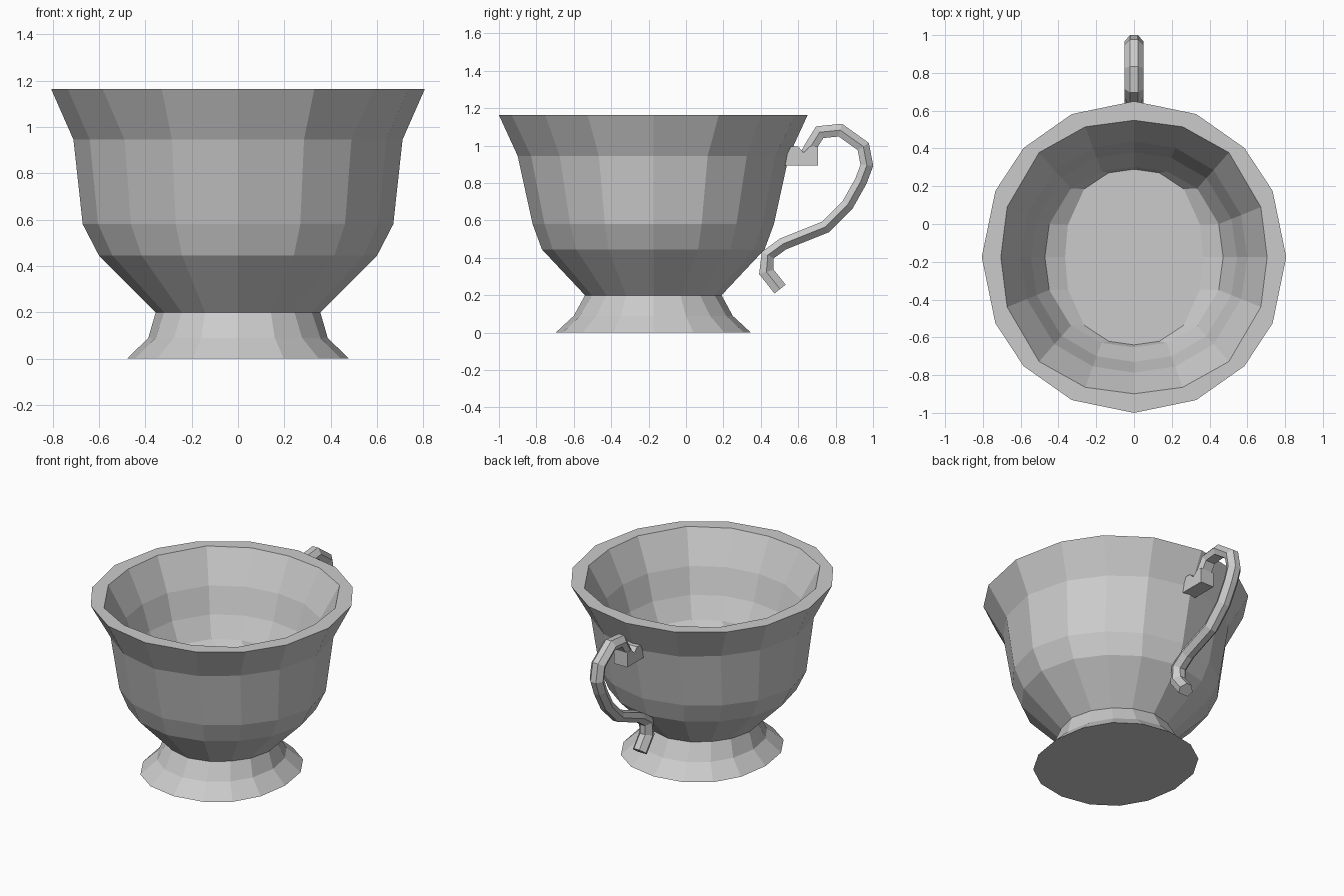
import bpy, bmesh, math
from mathutils import Vector

if "Cube" in bpy.data.objects:
    bpy.data.objects.remove(bpy.data.objects["Cube"])

CY = -0.175  # bowl axis
# Corner angles of the first quadrant, outer and inner wall
OUTER = (0, 25, 44, 66)
INNER = (0, 21, 47, 69)
EVEN = (0, 24, 45, 66)

grey = bpy.data.materials.new("porcelain grey")
grey.diffuse_color = (0.6, 0.6, 0.6, 1)
grey.use_nodes = True
grey.node_tree.nodes["Principled BSDF"].inputs["Base Color"].default_value = grey.diffuse_color


def finish(bm, name):
    bmesh.ops.recalc_face_normals(bm, faces=bm.faces)
    me = bpy.data.meshes.new(name)
    bm.to_mesh(me)
    bm.free()
    me.materials.append(grey)
    ob = bpy.data.objects.new(name, me)
    bpy.context.collection.objects.link(ob)
    return ob


def skin(bm, rings, cap_start, cap_end):
    """Join matching closed rings of points with quads."""
    loops = [[bm.verts.new(p) for p in ring] for ring in rings]
    n = len(loops[0])
    for a, b in zip(loops, loops[1:]):
        for i in range(n):
            j = (i + 1) % n
            bm.faces.new((a[i], a[j], b[j], b[i]))
    if cap_start:
        bm.faces.new(loops[0])
    if cap_end:
        bm.faces.new(loops[-1])


def oval(rx, ry, z, square, quadrant):
    """Sixteen-sided ring, mirrored front/back and left/right, swollen diagonally."""
    half = list(quadrant) + [90] + [180 - a for a in reversed(quadrant)]
    degrees = half + [360 - a for a in reversed(half[1:-1])]
    ring = []
    for d in degrees:
        a = math.radians(d)
        k = 1 + square * math.sin(2 * a) ** 2
        ring.append((k * rx * math.cos(a), CY + k * ry * math.sin(a), z))
    return ring


def lathe(name, profile, cap_start, cap_end):
    bm = bmesh.new()
    skin(bm, [oval(*p) for p in profile], cap_start, cap_end)
    return finish(bm, name)


# Flared foot
lathe("foot", [
    (0.478, 0.522, 0, 0.03, EVEN), (0.387, 0.425, 0.09, 0.01, EVEN),
    (0.355, 0.365, 0.2, -0.03, EVEN)], True, False)

# Bowl: outer wall, flat rim, inner wall and floor
lathe("bowl", [
    (0.355, 0.365, 0.2, -0.03, EVEN), (0.6, 0.595, 0.445, -0.02, EVEN),
    (0.67, 0.645, 0.58, -0.025, EVEN), (0.71, 0.725, 0.945, -0.025, EVEN),
    (0.806, 0.825, 1.163, 0.008, OUTER), (0.705, 0.724, 1.163, 0.045, INNER),
    (0.6, 0.612, 0.95, 0.03, INNER), (0.545, 0.555, 0.78, 0.03, INNER),
    (0.472, 0.478, 0.645, 0.04, INNER), (0.365, 0.465, 0.595, 0.06, INNER)],
    False, True)

# Curved handle: hexagonal section swept along a path in the YZ plane
path = [Vector(p) for p in (
    (0.645, 0.955), (0.67, 1.0), (0.715, 1.072), (0.825, 1.083), (0.948, 0.995),
    (0.967, 0.895), (0.935, 0.81), (0.865, 0.685), (0.745, 0.565), (0.52, 0.475),
    (0.437, 0.415), (0.43, 0.325), (0.503, 0.233))]
section = [(0.02, 1), (0.05, 0), (0.035, -1), (-0.035, -1), (-0.05, 0), (-0.02, 1)]
rings = []
for i, p in enumerate(path):
    before = (p - path[i - 1]).normalized() if i else None
    after = (path[i + 1] - p).normalized() if i < len(path) - 1 else None
    t = ((before or after) + (after or before)).normalized()
    thick = 0.033 if i < len(path) - 2 else 0.038
    half = thick / max(0.7, t.dot(after or before))
    side = Vector((-t.y, t.x)) * half
    rings.append([(x, p.x + side.x * s, p.y + side.y * s) for x, s in section])
bm = bmesh.new()
skin(bm, rings, True, True)
finish(bm, "handle")

# Notched block joining the handle to the bowl
outline = [(0.53, 0.895), (0.705, 0.895), (0.705, 0.995), (0.66, 0.995),
           (0.628, 0.963), (0.6, 0.995), (0.55, 0.995)]
bm = bmesh.new()
skin(bm, [[(x, y, z) for y, z in outline] for x in (-0.05, 0.05)], True, True)
finish(bm, "handle_block")
